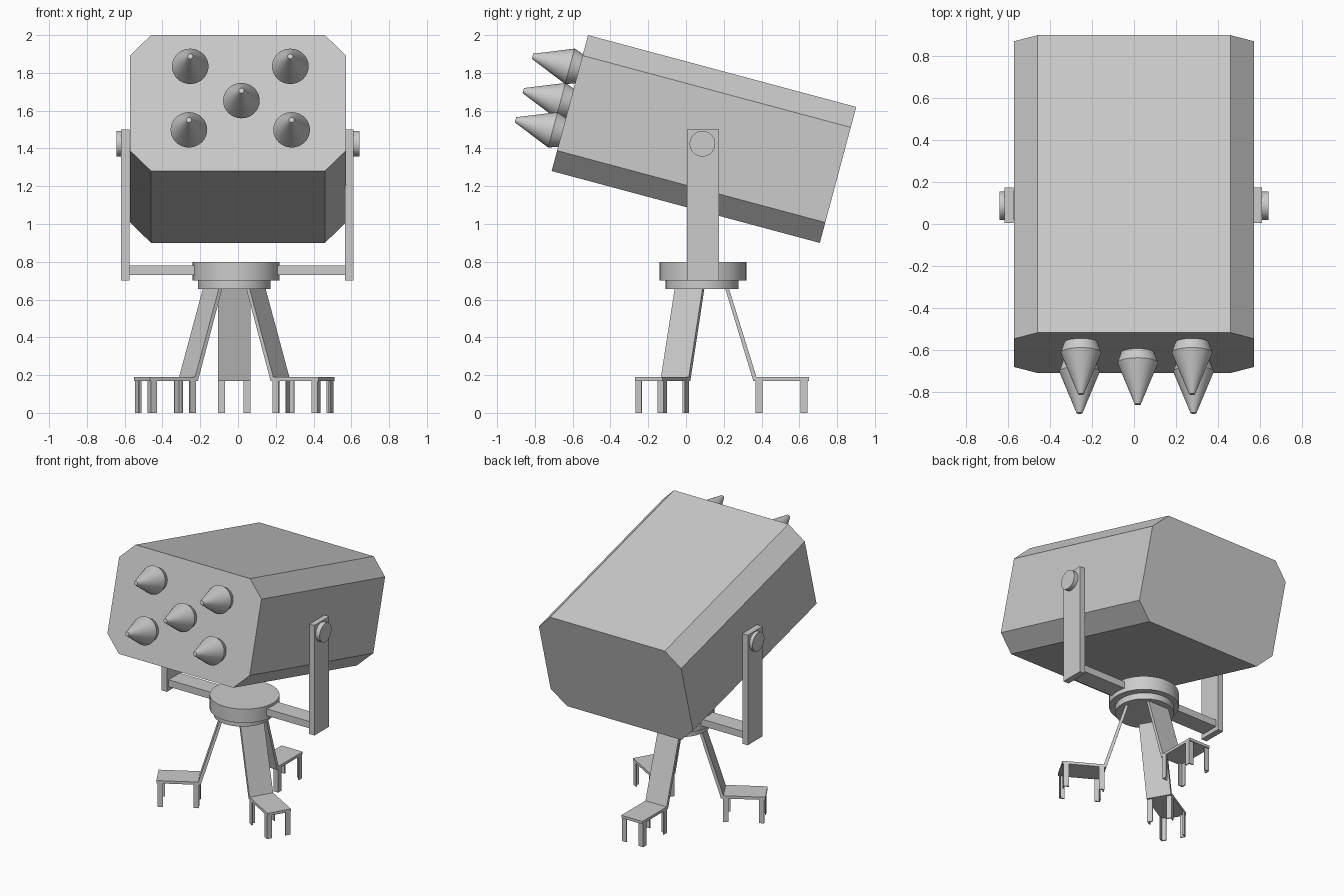
import bpy, bmesh
from math import radians, pi, cos, sin
from mathutils import Matrix, Vector

if "Cube" in bpy.data.objects:
    bpy.data.objects.remove(bpy.data.objects["Cube"])

AX, AY = -0.02, 0.085                      # vertical axis of the stand
TILT = Matrix.Translation((0, 0.095, 1.45)) @ Matrix.Rotation(radians(-15), 4, 'X')


def make(name, verts, faces, matrix=Matrix(), smooth=False):
    mesh = bpy.data.meshes.new(name)
    mesh.from_pydata([matrix @ Vector(v) for v in verts], [], faces)
    bm = bmesh.new()
    bm.from_mesh(mesh)
    bmesh.ops.recalc_face_normals(bm, faces=bm.faces)
    bm.to_mesh(mesh)
    bm.free()
    ob = bpy.data.objects.new(name, mesh)
    bpy.context.collection.objects.link(ob)
    if smooth:
        bpy.context.view_layer.objects.active = ob
        bpy.ops.object.select_all(action='DESELECT')
        ob.select_set(True)
        bpy.ops.object.shade_smooth_by_angle(angle=radians(30))
    return ob


def loft(name, rings, matrix=Matrix(), smooth=False):
    """Join equal-sized rings of points and cap both ends."""
    n, m = len(rings[0]), len(rings)
    faces = [(k*n + i, k*n + (i+1) % n, (k+1)*n + (i+1) % n, (k+1)*n + i)
             for k in range(m - 1) for i in range(n)]
    faces += [tuple(range(n)), tuple(range((m-1)*n, m*n))]
    return make(name, [p for r in rings for p in r], faces, matrix, smooth)


def prism(name, profile, axis, lo, hi, matrix=Matrix()):
    """Extrude a 2D profile along axis 0, 1 or 2."""
    def ring(t):
        return [(*p[:axis], t, *p[axis:]) for p in profile]
    return loft(name, [ring(lo), ring(hi)], matrix)


def box(name, x, y, z, matrix=Matrix()):
    return prism(name, [(x[0], y[0]), (x[1], y[0]), (x[1], y[1]), (x[0], y[1])], 2, *z, matrix)


def turned(name, profile, matrix, n=32):
    """Revolve (radius, height) pairs about local z."""
    return loft(name, [[(r*cos(2*pi*i/n), r*sin(2*pi*i/n), h) for i in range(n)]
                       for r, h in profile], matrix, True)


# Launcher body: chamfered octagonal prism
w, c, h = 0.572, 0.112, 0.3725
octagon = [(w, h-c), (w-c, h), (c-w, h), (-w, h-c), (-w, c-h), (c-w, -h), (w-c, -h), (w, c-h)]
prism("launcher_body", octagon, 1, -0.735, 0.735, TILT)

# Five pointed rocket tips on the front face
for i, (x, v) in enumerate([(-0.253, 0.188), (0.277, 0.188), (0.018, 0.0),
                            (-0.26, -0.16), (0.284, -0.16)]):
    m = TILT @ Matrix.Translation((x, -0.735, v)) @ Matrix.Rotation(pi/2, 4, 'X')
    turned(f"rocket_tip_{i+1}", [(0.078, -0.01), (0.08, 0), (0.097, 0.05), (0.014, 0.255)], m)

# Yoke: uprights, crossbars and pivot pins
for side, s in (("left", -1), ("right", 1)):
    off = -0.004
    box(f"yoke_arm_{side}", sorted((s*0.571+off, s*0.615+off)), (0.005, 0.175), (0.7, 1.5))
    box(f"yoke_bar_{side}", sorted((s*0.18+off, s*0.58+off)), (0.025, 0.155), (0.73, 0.78))
    m = Matrix.Translation((s*0.605, 0.087, 1.425)) @ Matrix.Rotation(s*pi/2, 4, 'Y')
    turned(f"pivot_pin_{side}", [(0.068, 0), (0.068, 0.038)], m)

# Turntable
turned("turntable", [(0.23, 0.7), (0.23, 0.8)], Matrix.Translation((-0.01, 0.09, 0)), 48)
turned("turntable_base", [(0.193, 0.655), (0.193, 0.705)], Matrix.Translation((AX, AY, 0)), 48)

# Three legs, each a slanted strut, a foot plate and four angle-iron posts
hw, t, p = 0.085, 0.008, 0.036
for k in range(3):
    m = Matrix.Translation((AX, AY, 0)) @ Matrix.Rotation(2*pi*k/3, 4, 'Z')
    prism(f"leg_strut_{k+1}", [(0.122, 0.66), (0.142, 0.66), (0.288, 0.19), (0.288, 0.17), (0.271, 0.17)],
          0, -hw, hw, m)
    box(f"foot_plate_{k+1}", (-hw, hw), (0.275, 0.565), (0.17, 0.19), m)
    for sx in (-1, 1):
        for y, sy in ((0.284, 1), (0.557, -1)):
            ell = [(0, 0), (p, 0), (p, t), (t, t), (t, p), (0, p)]
            prism(f"foot_post_{k+1}", [(sx*(hw-a), y+sy*b) for a, b in ell], 2, 0, 0.172, m)
